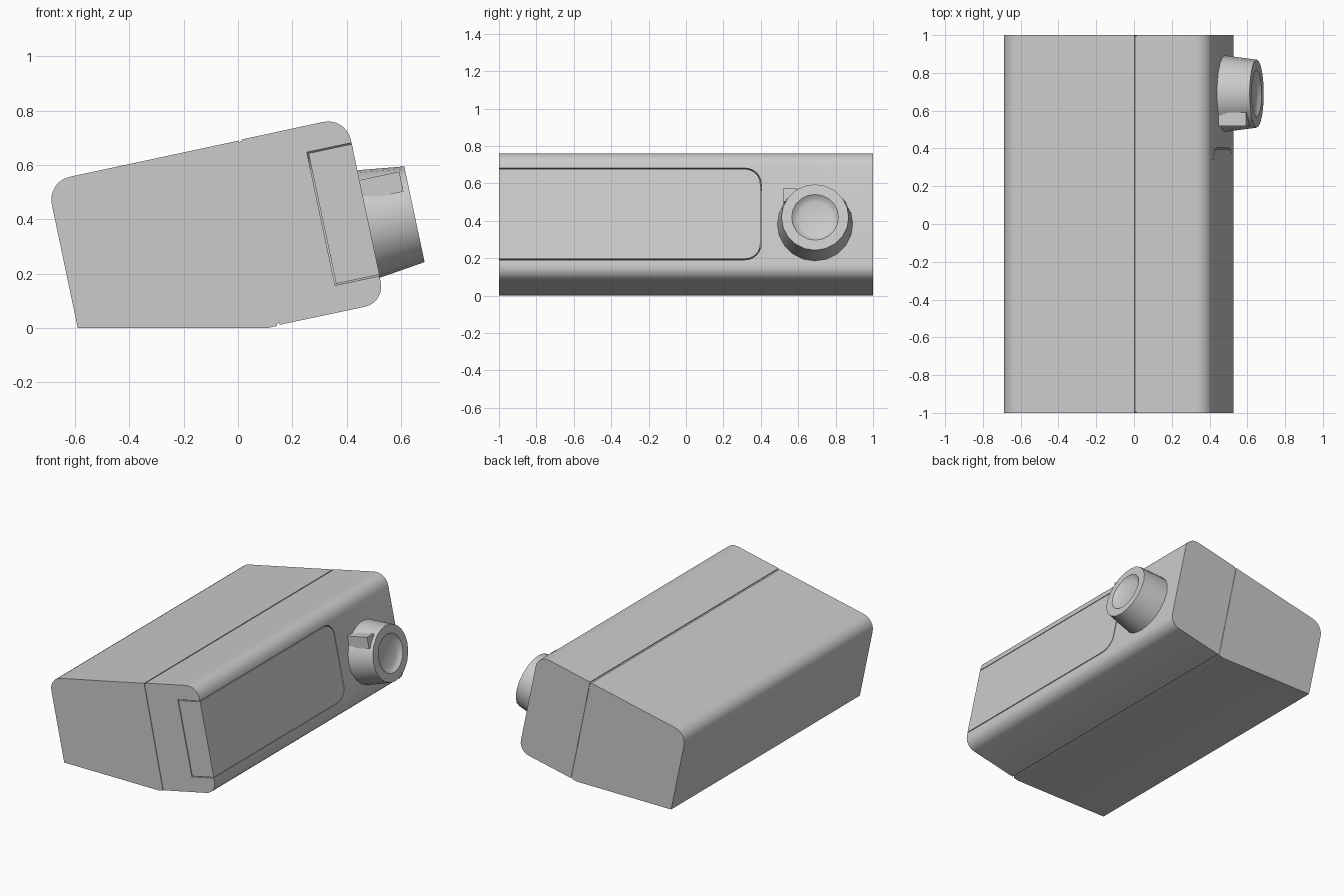
import bpy, bmesh, math
from mathutils import Vector, Matrix

if "Cube" in bpy.data.objects:
    bpy.data.objects.remove(bpy.data.objects["Cube"])

TILT = math.radians(12)
grey = bpy.data.materials.new("light_grey")
grey.diffuse_color = (0.6, 0.6, 0.6, 1)
grey.use_nodes = True
grey.node_tree.nodes["Principled BSDF"].inputs["Base Color"].default_value = grey.diffuse_color


def finish(name, bm, matrix=None):
    """Turn a bmesh into a named grey object."""
    bmesh.ops.recalc_face_normals(bm, faces=bm.faces)
    if matrix:
        bm.transform(matrix)
    me = bpy.data.meshes.new(name)
    bm.to_mesh(me)
    bm.free()
    me.materials.append(grey)
    ob = bpy.data.objects.new(name, me)
    bpy.context.collection.objects.link(ob)
    return ob


def smooth(ob, angle=30):
    bpy.ops.object.select_all(action='DESELECT')
    ob.select_set(True)
    bpy.context.view_layer.objects.active = ob
    bpy.ops.object.shade_smooth_by_angle(angle=math.radians(angle))


def rounded(points, steps=6):
    """Round the corners of a 2D outline; each point is (x, y, radius)."""
    out = []
    for i, (x, y, r) in enumerate(points):
        p = Vector((x, y))
        if not r:
            out.append(p)
            continue
        a = (Vector(points[i - 1][:2]) - p).normalized()
        b = (Vector(points[(i + 1) % len(points)][:2]) - p).normalized()
        half = a.angle(b) / 2
        centre = p + (a + b).normalized() * r / math.sin(half)
        s = p + a * r / math.tan(half) - centre
        e = p + b * r / math.tan(half) - centre
        sweep = s.angle_signed(e)
        for k in range(steps + 1):
            t = -sweep * k / steps
            out.append(centre + Matrix.Rotation(t, 2) @ s)
    return out


def prism(name, outline, to3d, depth, matrix=None):
    """Extrude a 2D outline placed by to3d along the depth vector."""
    bm = bmesh.new()
    face = bm.faces.new([bm.verts.new(to3d(p)) for p in outline])
    top = bmesh.ops.extrude_face_region(bm, geom=[face])["geom"]
    bmesh.ops.translate(bm, vec=depth, verts=[v for v in top if isinstance(v, bmesh.types.BMVert)])
    return finish(name, bm, matrix)


def front(p):
    return Vector((p.x, -1, p.y))


LENGTH = Vector((0, 2, 0))

# Main body: wedge with one rounded upper edge
body = prism("main_body", rounded([(-0.59, 0, 0), (0.11, 0, 0), (0.143, 0.008, 0),
                                   (0.003, 0.69, 0), (-0.703, 0.539, 0.085)]), front, LENGTH)
smooth(body)

# Front section with two rounded edges
lid = prism("front_section", rounded([(0.154, 0.012, 0), (0.541, 0.094, 0.075),
                                      (0.398, 0.777, 0.085), (0.013, 0.694, 0)]), front, LENGTH)

# Seam filler between both sections, set slightly inward
prism("seam_filler", [Vector(p) for p in ((0.13, 0.014), (0.165, 0.021), (0.025, 0.69), (-0.01, 0.682))],
      lambda p: Vector((p.x, -0.996, p.y)), Vector((0, 1.992, 0)))

# Frame on the tilted right face: local x points outward, z up along the face
face_frame = Matrix.Translation((0.475, 0, 0.4125)) @ Matrix.Rotation(-TILT, 4, 'Y')


def hatch_outline(grow, start):
    h, y, r = 0.248 + grow, 0.4 + grow, 0.085 + grow
    return rounded([(start, -h + 0.025, 0), (y, -h + 0.025, r), (y, h + 0.025, r), (start, h + 0.025, 0)])


def on_face(x):
    return lambda p: Vector((x, p.x, p.y))


# Pocket cut in the front section, and the hatch filling it with a thin gap
pocket = prism("hatch_pocket_cutter", hatch_outline(0.0025, -1.1), on_face(-0.168),
               Vector((0.4, 0, 0)), face_frame)
pocket.hide_render = True
pocket.hide_viewport = True
cut = lid.modifiers.new("pocket", 'BOOLEAN')
cut.operation = 'DIFFERENCE'
cut.solver = 'EXACT'
cut.object = pocket
bpy.context.view_layer.objects.active = lid
bpy.ops.object.modifier_apply(modifier="pocket")
smooth(lid)
hatch = prism("hatch", hatch_outline(-0.0025, -1.0), on_face(-0.163), Vector((0.163, 0, 0)), face_frame)
smooth(hatch)

# Knob: tapered side, flat rim and dished centre
knob_frame = face_frame @ Matrix.Translation((0.005, 0.69, -0.03))
SIDES = 20
bm = bmesh.new()
rings = []
for h, r in ((-0.02, 0.203), (0.012, 0.2), (0.167, 0.18), (0.167, 0.125), (0.152, 0.108), (0.145, 0.09)):
    rings.append([bm.verts.new((h, r * math.cos(a), r * math.sin(a)))
                  for a in (2 * math.pi * k / SIDES for k in range(SIDES))])
for lo, hi in zip(rings, rings[1:]):
    for k in range(SIDES):
        n = (k + 1) % SIDES
        bm.faces.new((lo[k], lo[n], hi[n], hi[k]))
bm.faces.new(rings[0])
bm.faces.new(rings[-1])
smooth(finish("knob", bm, knob_frame))

# Pointer: small corner ridge along the upper front side of the knob
prism("knob_pointer", [Vector(p) for p in ((-0.17, 0.09), (-0.17, 0.165), (-0.1, 0.165), (-0.09, 0.09))],
      on_face(-0.02), Vector((0.165, 0, 0)), knob_frame)
